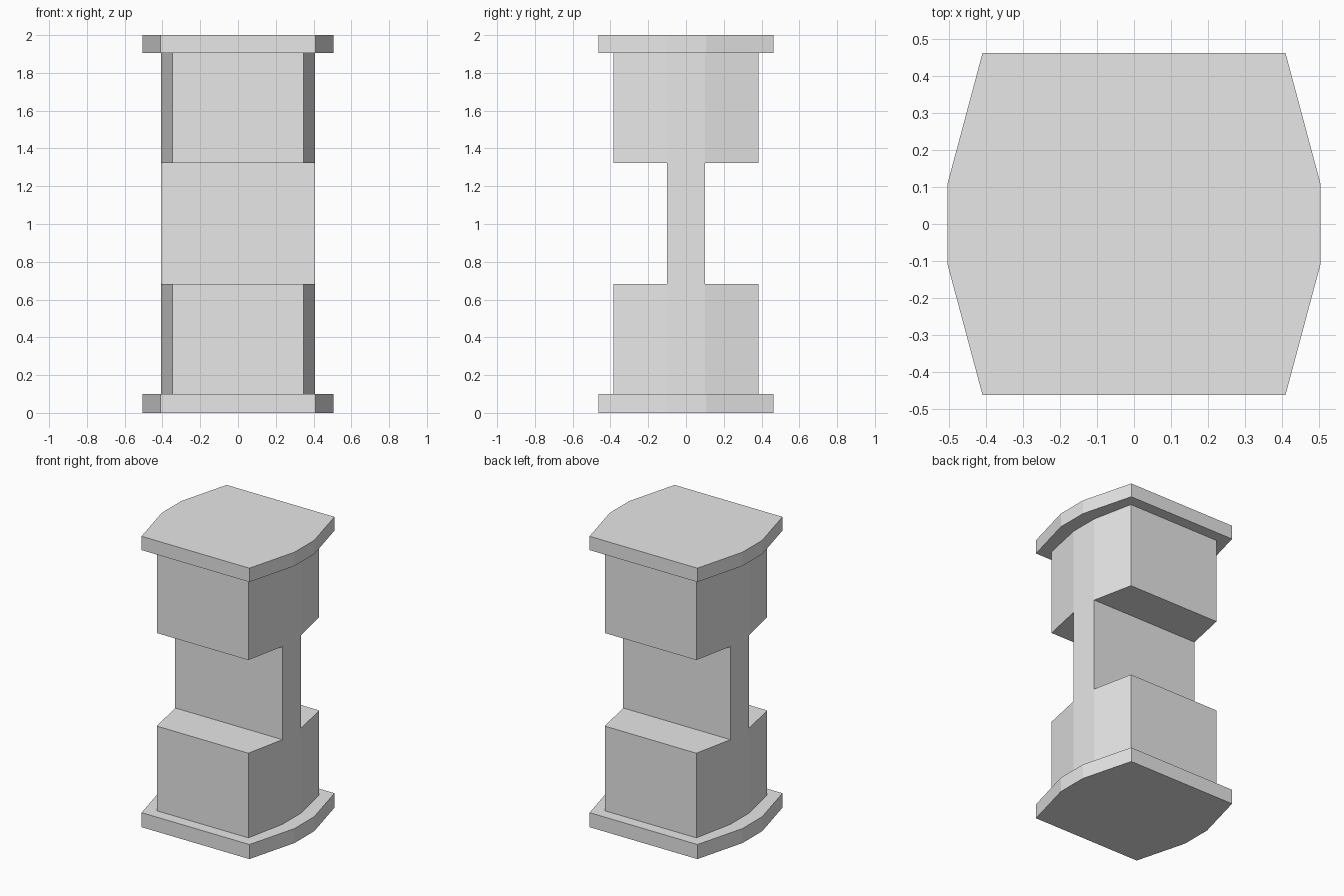
import bpy
import bmesh

if "Cube" in bpy.data.objects:
    bpy.data.objects.remove(bpy.data.objects["Cube"], do_unlink=True)

GREY = (0.8, 0.8, 0.8, 1.0)
grey = bpy.data.materials.new("light_grey")
grey.use_nodes = True
grey.diffuse_color = GREY
grey.node_tree.nodes["Principled BSDF"].inputs["Base Color"].default_value = GREY


def prism(name, outline, z0, z1):
    """Extrude a closed counter-clockwise outline from z0 up to z1."""
    bm = bmesh.new()
    base = bm.faces.new([bm.verts.new((x, y, z0)) for x, y in outline])
    top = bmesh.ops.extrude_face_region(bm, geom=[base], use_keep_orig=True)
    moved = [v for v in top["geom"] if isinstance(v, bmesh.types.BMVert)]
    bmesh.ops.translate(bm, verts=moved, vec=(0, 0, z1 - z0))
    bmesh.ops.recalc_face_normals(bm, faces=bm.faces)
    mesh = bpy.data.meshes.new(name)
    bm.to_mesh(mesh)
    bm.free()
    mesh.materials.append(grey)
    obj = bpy.data.objects.new(name, mesh)
    bpy.context.collection.objects.link(obj)
    return obj


def bowed(end_x, end_y, mid_x, mid_y):
    """Eight-sided outline with flat front and back and bowed sides."""
    right = [(end_x, -end_y), (mid_x, -mid_y), (mid_x, mid_y), (end_x, end_y)]
    return right + [(-x, -y) for x, y in right]


# End plates
plate = bowed(0.41, 0.462, 0.505, 0.107)
prism("bottom_plate", plate, 0, 0.1)
prism("top_plate", plate, 1.905, 2)

# Column, narrowed to a thin web at mid height
WEB = 0.1
column = prism("column", bowed(0.348, 0.385, 0.408, WEB), 0.1, 1.905)
for side, name in ((-1, "front_notch"), (1, "back_notch")):
    y0, y1 = sorted((side * WEB, side * 0.6))
    cutter = prism(name, [(-0.6, y0), (0.6, y0), (0.6, y1), (-0.6, y1)], 0.682, 1.322)
    cutter.hide_render = True
    cutter.hide_set(True)
    cut = column.modifiers.new(name, "BOOLEAN")
    cut.operation = "DIFFERENCE"
    cut.solver = "EXACT"
    cut.object = cutter
